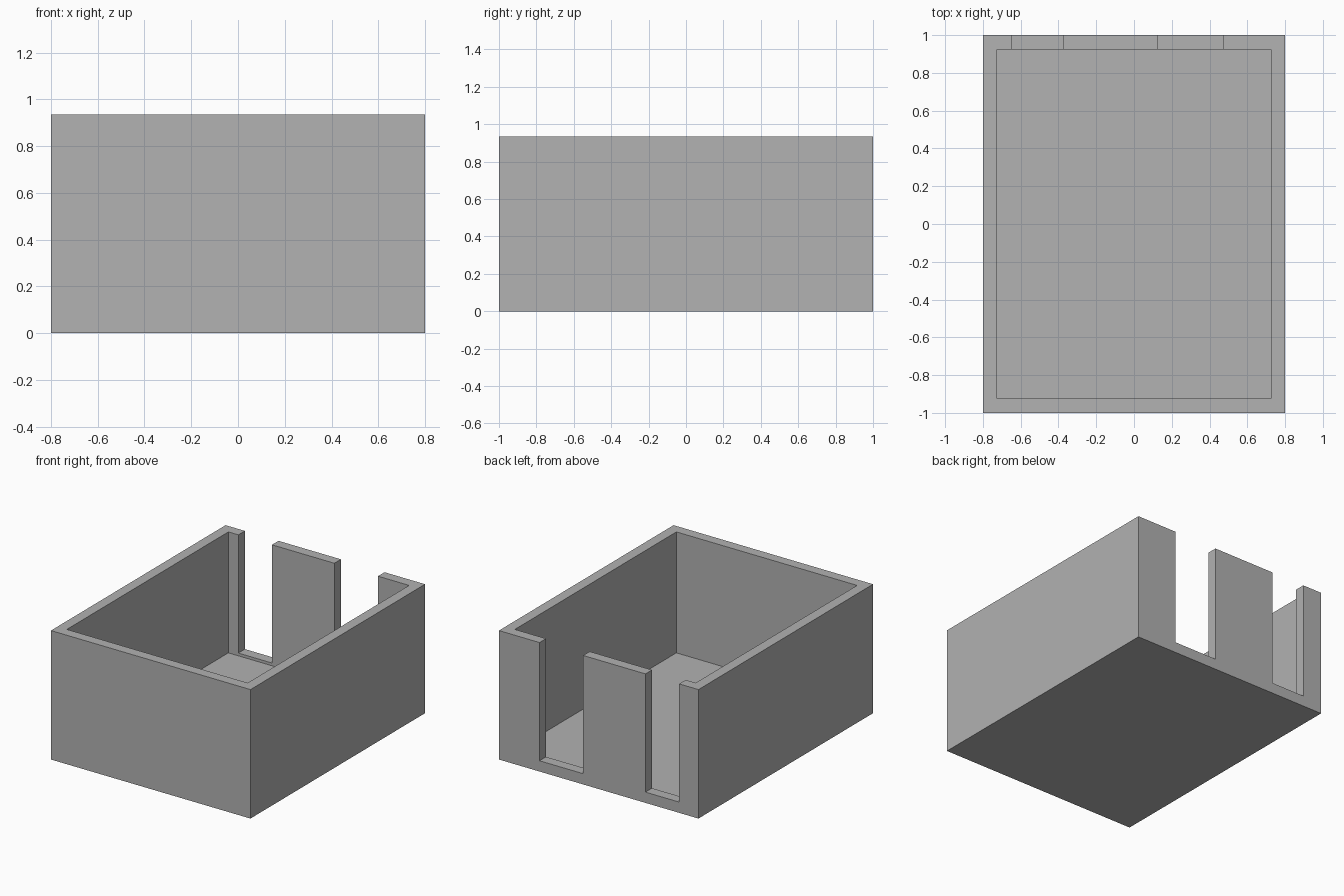
import bpy

default = bpy.data.objects.get("Cube")
if default:
    bpy.data.objects.remove(default, do_unlink=True)

WIDTH, LENGTH, HEIGHT = 1.6, 2.0, 0.935
WALL, FLOOR, SILL = 0.075, 0.058, 0.078

grey = bpy.data.materials.new("plain grey")
grey.use_nodes = True
colour = (0.445, 0.445, 0.445, 1)
grey.diffuse_color = colour
grey.node_tree.nodes["Principled BSDF"].inputs["Base Color"].default_value = colour


def block(name, low, high):
    """Box spanning two opposite corners."""
    bpy.ops.mesh.primitive_cube_add(size=1)
    obj = bpy.context.object
    obj.name = name
    for v in obj.data.vertices:
        for i in range(3):
            v.co[i] = high[i] if v.co[i] > 0 else low[i]
    obj.data.materials.append(grey)
    return obj


def cut(target, cutter):
    """Subtract the cutter from the target and discard it."""
    cutter.hide_render = True
    mod = target.modifiers.new("cut", 'BOOLEAN')
    mod.operation = 'DIFFERENCE'
    mod.solver = 'EXACT'
    mod.object = cutter
    bpy.context.view_layer.objects.active = target
    bpy.ops.object.modifier_apply(modifier=mod.name)
    bpy.data.objects.remove(cutter, do_unlink=True)


# Outer shell
hx, hy = WIDTH / 2, LENGTH / 2
box = block("open_box", (-hx, -hy, 0), (hx, hy, HEIGHT))

# Inner cavity, open at the top
cut(box, block("cavity_cutter", (WALL - hx, WALL - hy, FLOOR),
               (hx - WALL, hy - WALL, HEIGHT + 0.2)))

# Two slots through the back wall, each leaving a low sill
for left, right in ((-0.645, -0.375), (0.125, 0.475)):
    cut(box, block("slot_cutter", (left, hy - WALL - 0.1, SILL),
                   (right, hy + 0.1, HEIGHT + 0.2)))
